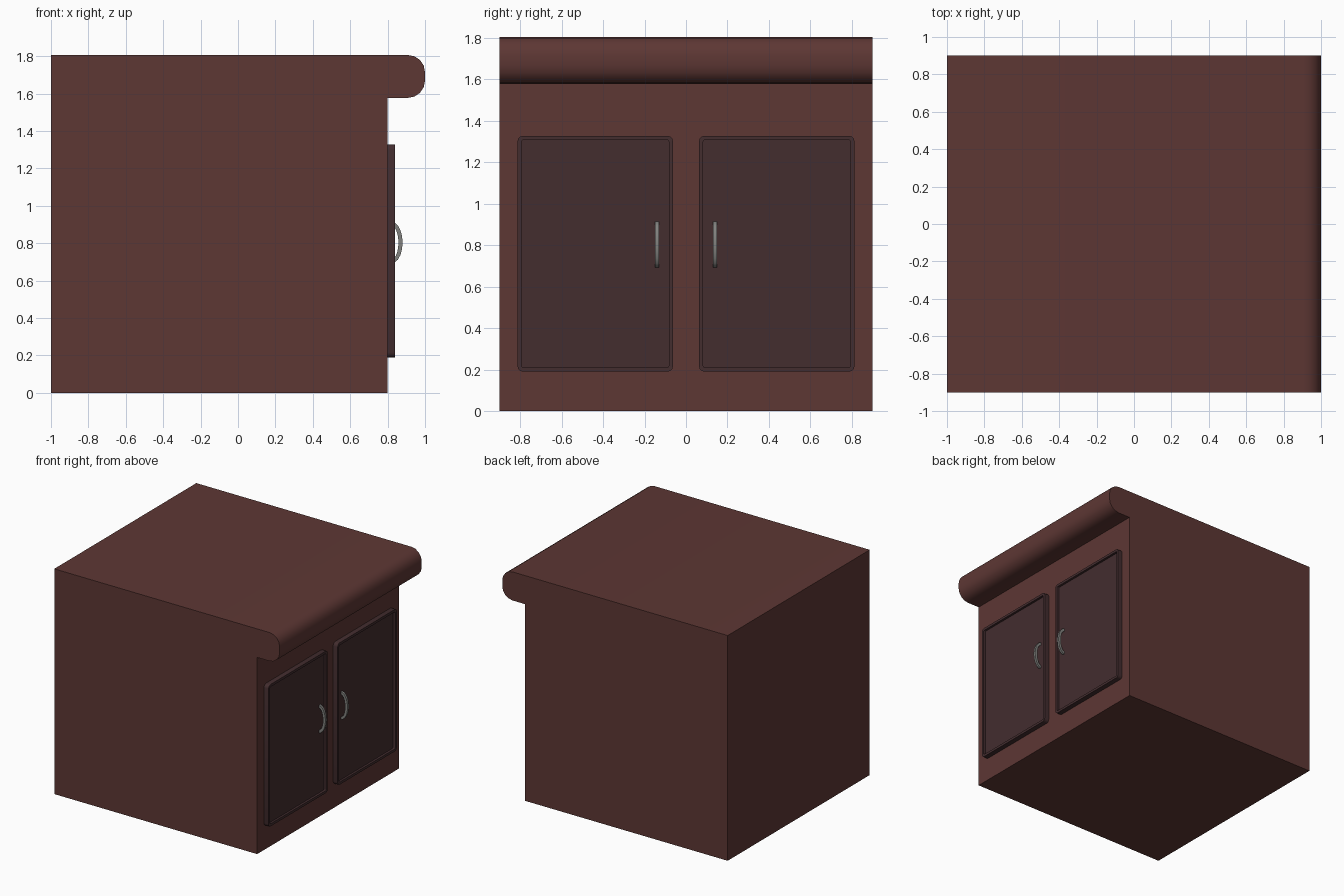
import bpy, bmesh, math
from mathutils import Vector

if "Cube" in bpy.data.objects:
    bpy.data.objects.remove(bpy.data.objects["Cube"])


def material(name, rgb):
    m = bpy.data.materials.new(name)
    m.diffuse_color = (*rgb, 1)
    m.use_nodes = True
    m.node_tree.nodes["Principled BSDF"].inputs["Base Color"].default_value = m.diffuse_color
    return m


WOOD = material("brown_wood", (0.11, 0.038, 0.034))
DARK = material("dark_wood", (0.056, 0.026, 0.028))
METAL = material("metal", (0.22, 0.22, 0.21))


def arc(cx, cy, rx, ry, a0, a1, n):
    return [(cx + rx * math.cos(t), cy + ry * math.sin(t))
            for t in (math.radians(a0 + (a1 - a0) * i / n) for i in range(n + 1))]


def prism(points, push):
    """Extrude a closed 3D outline; returns the bmesh and its far cap."""
    bm = bmesh.new()
    face = bm.faces.new([bm.verts.new(p) for p in points])
    ext = bmesh.ops.extrude_face_region(bm, geom=[face], use_keep_orig=True)["geom"]
    bmesh.ops.translate(bm, verts=[v for v in ext if isinstance(v, bmesh.types.BMVert)],
                        vec=Vector(push))
    bmesh.ops.recalc_face_normals(bm, faces=bm.faces[:])
    cap = next(f for f in ext if isinstance(f, bmesh.types.BMFace))
    return bm, cap


def finish(bm, name, mat):
    bmesh.ops.recalc_face_normals(bm, faces=bm.faces[:])
    me = bpy.data.meshes.new(name)
    bm.to_mesh(me)
    bm.free()
    ob = bpy.data.objects.new(name, me)
    bpy.context.collection.objects.link(ob)
    me.materials.append(mat)
    bpy.ops.object.select_all(action='DESELECT')
    ob.select_set(True)
    bpy.context.view_layer.objects.active = ob
    bpy.ops.object.shade_smooth_by_angle(angle=math.radians(35))
    return ob


# Cabinet body with overhanging rounded top edge
r = 0.092
profile = ([(-1, 0), (0.8, 0), (0.8, 1.577)]
           + arc(1 - r, 1.577 + r, r, r, -90, 0, 4)
           + arc(1 - r, 1.806 - r, r, r, 0, 90, 4)
           + [(-1, 1.806)])
bm, _ = prism([(x, -0.9, z) for x, z in profile], (0, 1.8, 0))
finish(bm, "cabinet_body", WOOD)

for side, label in ((-1, "left"), (1, "right")):
    # Door: rounded slab with a recessed panel
    y0, y1, z0, z1, c = 0.063, 0.813, 0.19, 1.328, 0.026
    outline = (arc(y1 - c, z0 + c, c, c, -90, 0, 3) + arc(y1 - c, z1 - c, c, c, 0, 90, 3)
               + arc(y0 + c, z1 - c, c, c, 90, 180, 3) + arc(y0 + c, z0 + c, c, c, 180, 270, 3))
    bm, cap = prism([(0.795, side * y, z) for y, z in outline], (0.045, 0, 0))
    bmesh.ops.inset_region(bm, faces=[cap], thickness=0.02, use_even_offset=True)
    ext = bmesh.ops.extrude_face_region(bm, geom=[cap])["geom"]
    bmesh.ops.translate(bm, verts=[v for v in ext if isinstance(v, bmesh.types.BMVert)],
                        vec=(-0.018, 0, 0))
    if cap.is_valid:
        bmesh.ops.delete(bm, geom=[cap], context='FACES_ONLY')
    finish(bm, label + "_door", DARK)

    # Curved pull handle
    loop = (arc(0.82, 0.803, 0.06, 0.112, -90, 90, 10)
            + arc(0.82, 0.803, 0.038, 0.09, 90, -90, 10))
    bm, _ = prism([(x, side * 0.14 - 0.009, z) for x, z in loop], (0, 0.018, 0))
    finish(bm, label + "_handle", METAL)
